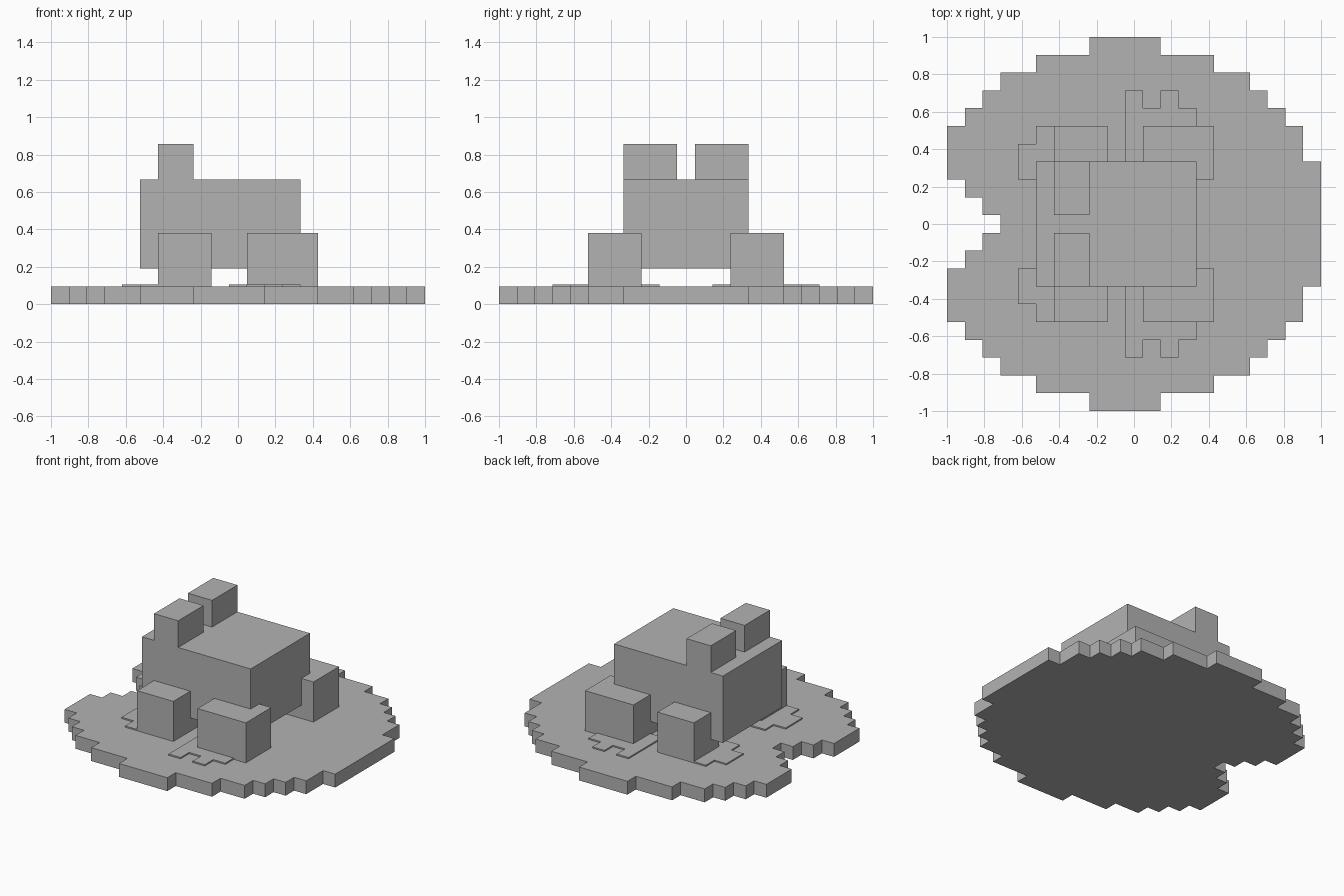
import bpy
import bmesh

cube = bpy.data.objects.get("Cube")
if cube:
    bpy.data.objects.remove(cube, do_unlink=True)

U = 2 / 21  # size of one block

grey = bpy.data.materials.new("plain grey")
grey.use_nodes = True
colour = (0.45, 0.45, 0.45, 1)
grey.diffuse_color = colour
grey.node_tree.nodes["Principled BSDF"].inputs["Base Color"].default_value = colour


def slab(name, outline, z0, z1):
    """Extrude a flat outline, given in blocks, from z0 to z1."""
    bm = bmesh.new()
    face = bm.faces.new([bm.verts.new((x * U, y * U, z0 * U)) for x, y in outline])
    top = bmesh.ops.extrude_face_region(bm, geom=[face])["geom"]
    verts = [v for v in top if isinstance(v, bmesh.types.BMVert)]
    bmesh.ops.translate(bm, vec=(0, 0, (z1 - z0) * U), verts=verts)
    bmesh.ops.recalc_face_normals(bm, faces=bm.faces)
    mesh = bpy.data.meshes.new(name)
    bm.to_mesh(mesh)
    bm.free()
    mesh.materials.append(grey)
    obj = bpy.data.objects.new(name, mesh)
    bpy.context.collection.objects.link(obj)
    return obj


def box(name, x0, x1, y0, y1, z0, z1):
    return slab(name, [(x0, y0), (x1, y0), (x1, y1), (x0, y1)], z0, z1)


# Notched round leaf: (left, right, outer y) of each row in one half
rows = [(-7.5, 10.5, 0.5), (-8.5, 10.5, 1.5), (-9.5, 10.5, 2.5), (-10.5, 10.5, 3.5),
        (-10.5, 9.5, 5.5), (-9.5, 8.5, 6.5), (-8.5, 7.5, 7.5), (-7.5, 6.5, 8.5),
        (-5.5, 4.5, 9.5), (-2.5, 1.5, 10.5)]
right_edge, left_edge = [], []
inner = 0
for left, right, outer in rows:
    right_edge += [(right, inner), (right, outer)]
    left_edge += [(left, inner), (left, outer)]
    inner = outer
half = right_edge[1:] + left_edge[:0:-1]
outline = half + [(x, -y) for x, y in reversed(half)]
# Drop points that lie on a straight run
outline = [p for i, p in enumerate(outline)
           if not (outline[i - 1][0] == p[0] == outline[(i + 1) % len(outline)][0])]
slab("leaf_pad", outline, 0, 1)

# Body
box("body", -5.5, 3.5, -3.5, 3.5, 2, 7)

# Webbed foot outlines on the +y side
front_foot = [(-6.5, 2.5), (-5.5, 2.5), (-5.5, 1.5), (-3.5, 1.5), (-3.5, 5.5),
              (-5.5, 5.5), (-5.5, 4.5), (-6.5, 4.5)]
hind_foot = [(-0.5, 3.5), (3.5, 3.5), (3.5, 6.5), (2.5, 6.5), (2.5, 7.5),
             (1.5, 7.5), (1.5, 6.5), (0.5, 6.5), (0.5, 7.5), (-0.5, 7.5)]

# Paired parts
for side, s in (("left", 1), ("right", -1)):
    box(side + "_eye", -4.5, -2.5, s * 0.5, s * 3.5, 7, 9)
    box(side + "_front_leg", -4.5, -1.5, s * 2.5, s * 5.5, 1, 4)
    box(side + "_hind_leg", 0.5, 4.5, s * 2.5, s * 5.5, 1, 4)
    for name, foot in (("_front_foot", front_foot), ("_hind_foot", hind_foot)):
        slab(side + name, [(x, s * y) for x, y in foot], 1, 1.1)
